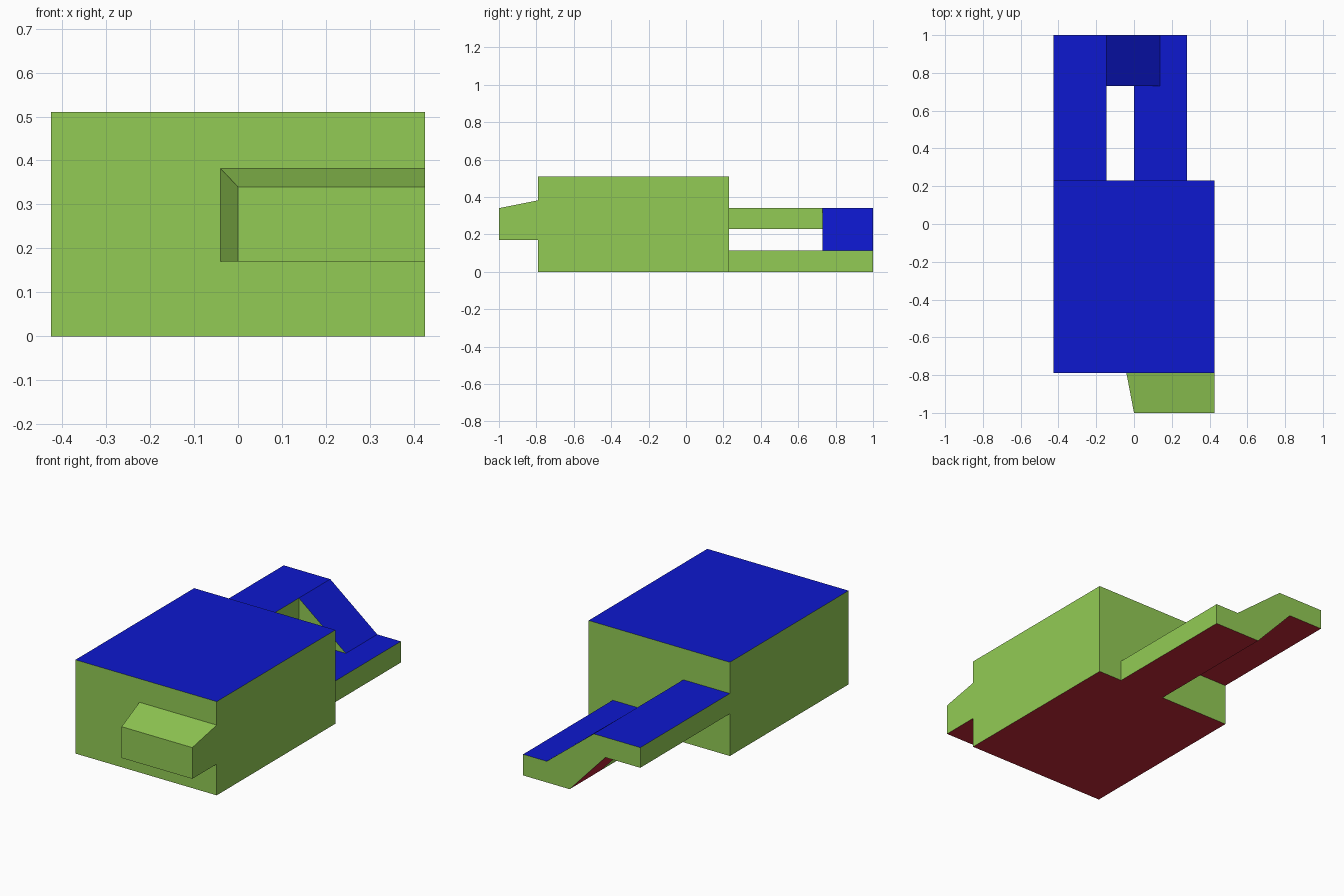
import bpy, bmesh

if "Cube" in bpy.data.objects:
    bpy.data.objects.remove(bpy.data.objects["Cube"])


def material(name, color):
    m = bpy.data.materials.new(name)
    m.diffuse_color = color
    m.use_nodes = True
    m.node_tree.nodes["Principled BSDF"].inputs["Base Color"].default_value = m.diffuse_color
    return m


SIDE = material("green_side", (0.29, 0.60, 0.09, 1))
TOP = material("blue_top", (0.004, 0.009, 0.62, 1))
BASE = material("red_base", (0.55, 0.02, 0.04, 1))


def rect(x0, x1, z0, z1):
    return [(x0, z0), (x1, z0), (x1, z1), (x0, z1)]


def loft(name, y0, y1, front, back=None, front_cap=True, back_cap=True, blue=True):
    """Join a counter-clockwise xz profile at y0 to one at y1; colour faces by direction."""
    bm = bmesh.new()
    a = [bm.verts.new((x, y0, z)) for x, z in front]
    b = [bm.verts.new((x, y1, z)) for x, z in (back or front)]
    n = len(a)
    for i in range(n):
        j = (i + 1) % n
        bm.faces.new((a[i], b[i], b[j], a[j]))
    if front_cap:
        bm.faces.new(a)
    if back_cap:
        bm.faces.new(b[::-1])
    bm.normal_update()
    for f in bm.faces:
        if f.normal.z > 0.3 and blue:
            f.material_index = 1
        elif f.normal.z < -0.3:
            f.material_index = 2
    me = bpy.data.meshes.new(name)
    bm.to_mesh(me)
    bm.free()
    for m in (SIDE, TOP, BASE):
        me.materials.append(m)
    ob = bpy.data.objects.new(name, me)
    bpy.context.collection.objects.link(ob)
    return ob


# Main block
loft("body", -0.79, 0.23, rect(-0.425, 0.425, 0, 0.51))

# Tapered tab on the front, flush with the right side
loft("front_tab", -1.0, -0.79, rect(0, 0.425, 0.17, 0.34),
     rect(-0.04, 0.425, 0.17, 0.382), back_cap=False, blue=False)

# Two rear arms at different heights
for name, section in (("upper_arm", rect(-0.425, -0.145, 0.23, 0.34)),
                      ("lower_arm", rect(0, 0.28, 0, 0.115))):
    loft(name, 0.23, 0.73, section, front_cap=False, back_cap=False)

# Sloping link that joins the arm ends
loft("arm_link", 0.73, 1.0, [
    (-0.425, 0.23), (-0.215, 0.23), (0, 0), (0.28, 0),
    (0.28, 0.115), (0.138, 0.115), (-0.145, 0.34), (-0.425, 0.34)])
